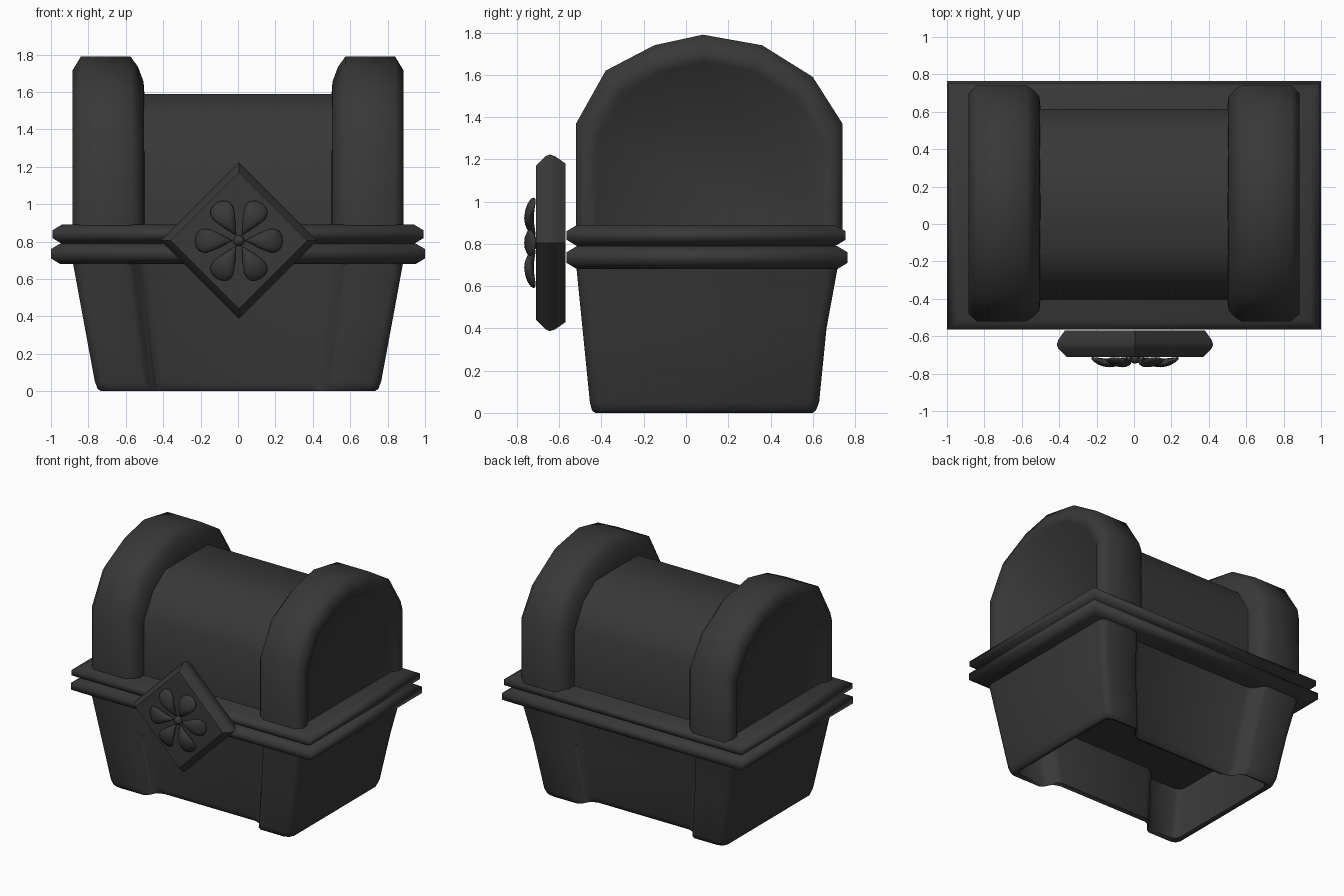
import bpy, bmesh, math

if "Cube" in bpy.data.objects:
    bpy.data.objects.remove(bpy.data.objects["Cube"])

dark = bpy.data.materials.new("dark_iron")
dark.diffuse_color = (0.04, 0.04, 0.04, 1)
dark.use_nodes = True
dark.node_tree.nodes["Principled BSDF"].inputs["Base Color"].default_value = dark.diffuse_color


def finish(name, bm, angle=40):
    bmesh.ops.recalc_face_normals(bm, faces=bm.faces)
    me = bpy.data.meshes.new(name)
    bm.to_mesh(me)
    bm.free()
    ob = bpy.data.objects.new(name, me)
    bpy.context.collection.objects.link(ob)
    me.materials.append(dark)
    bpy.ops.object.select_all(action='DESELECT')
    ob.select_set(True)
    bpy.context.view_layer.objects.active = ob
    bpy.ops.object.shade_smooth_by_angle(angle=math.radians(angle))
    return ob


def loft(name, rings, angle=40):
    """Skin a list of equal-length point rings and cap both ends."""
    bm = bmesh.new()
    vs = [[bm.verts.new(p) for p in r] for r in rings]
    n = len(rings[0])
    for a, b in zip(vs, vs[1:]):
        for i in range(n):
            j = (i + 1) % n
            bm.faces.new((a[i], a[j], b[j], b[i]))
    bm.faces.new(vs[0])
    bm.faces.new(vs[-1])
    return finish(name, bm, angle)


# Body: tapered open-bottomed shell with soft raised straps front and back
def body_ring(z, hx, yf, yb, t=0.0):
    hx, yf, yb = hx - t, yf + t, yb - t
    a, r, c = hx * 0.67, 0.095, 0.045
    half = [(-hx, yf + c), (-hx + 0.3 * c, yf + 0.3 * c), (-hx + c, yf), (-a, yf),
            (-a + 0.03, yf + 0.02), (-a + 0.06, yf + r * 0.8), (-a + 0.11, yf + r)]
    front = half + [(-x, y) for x, y in reversed(half)]
    back = [(-x, yf + yb - y) for x, y in front]
    return [(x, y, z) for x, y in front + back]


loft("chest_body", [
    body_ring(0.70, 0.885, -0.52, 0.72),
    body_ring(0.40, 0.83, -0.49, 0.665),
    body_ring(0.05, 0.765, -0.455, 0.63),
    body_ring(0.012, 0.75, -0.445, 0.615),
    body_ring(0.00, 0.73, -0.43, 0.60),
    body_ring(0.012, 0.75, -0.445, 0.615, 0.04),
    body_ring(0.44, 0.83, -0.49, 0.665, 0.05),
], 50)


# Two chamfered rims between body and lid
def rim(name, z0, z1, hx, y0, y1):
    prof = [(z0, 0.05), (z0 + 0.03, 0), (z1 - 0.03, 0), (z1, 0.05)]
    loft(name, [[(-hx + c, y0 + c, z), (hx - c, y0 + c, z),
                 (hx - c, y1 - c, z), (-hx + c, y1 - c, z)] for z, c in prof], 75)


rim("lower_rim", 0.68, 0.79, 1.0, -0.565, 0.765)
rim("upper_rim", 0.789, 0.89, 0.993, -0.565, 0.755)

# Lid barrel: flatter arch between the two bands
BARREL = [(-0.405, 0.86), (-0.405, 1.30), (-0.30, 1.48), (-0.15, 1.585), (0.08, 1.59),
          (0.36, 1.585), (0.51, 1.48), (0.615, 1.30), (0.615, 0.86)]
loft("lid_barrel", [[(x, y, z) for y, z in BARREL] for x in (-0.55, 0.55)])

# Lid bands: arch profile in y-z, inset by (dy, dz)
ARCH = [(-0.52, 0.86), (-0.52, 1.37), (-0.38, 1.62), (-0.15, 1.74), (0.08, 1.79),
        (0.36, 1.74), (0.60, 1.59), (0.74, 1.37), (0.74, 0.86)]


def arch(x, dy, dz):
    return [(x, 0.11 + (y - 0.11) * (1 - dy / 0.63), z - dz * (z - 0.86) / 0.93)
            for y, z in ARCH]


BAND = [(0.50, 0.12, 0.205), (0.505, 0.06, 0.135), (0.535, 0.025, 0.055), (0.575, 0, 0),
        (0.84, 0, 0), (0.885, 0.04, 0.075), (0.875, 0.10, 0.13), (0.85, 0.125, 0.15)]
for side, sx in (("left", -1), ("right", 1)):
    loft("lid_band_" + side, [arch(sx * x, dy, dz) for x, dy, dz in BAND], 60)

# Diamond clasp plate
CX, CZ = 0.005, 0.805
loft("clasp_plate", [[(CX + r, y, CZ), (CX, y, CZ + r), (CX - r, y, CZ), (CX, y, CZ - r)]
                     for y, r in ((-0.57, 0.375), (-0.62, 0.41), (-0.645, 0.418),
                                  (-0.665, 0.41), (-0.71, 0.365))], 30)

# Flower on the clasp: six arched teardrop petals and a bead
for k in range(6):
    bm = bmesh.new()
    bmesh.ops.create_uvsphere(bm, u_segments=12, v_segments=10, radius=1)
    ang = k * math.pi / 3
    for v in bm.verts:
        w, t, u = v.co
        r = 0.135 + 0.1 * u
        w *= 0.07 * (0.75 + 0.6 * u)
        y = -0.717 - 0.026 * (1 - u * u) - 0.023 * t
        v.co = (CX + r * math.cos(ang) - w * math.sin(ang), y,
                CZ + r * math.sin(ang) + w * math.cos(ang))
    finish("petal_%d" % (k + 1), bm, 80)

bm = bmesh.new()
bmesh.ops.create_uvsphere(bm, u_segments=12, v_segments=8, radius=0.03)
bmesh.ops.translate(bm, verts=bm.verts, vec=(CX, -0.717, CZ))
finish("flower_bead", bm, 80)
